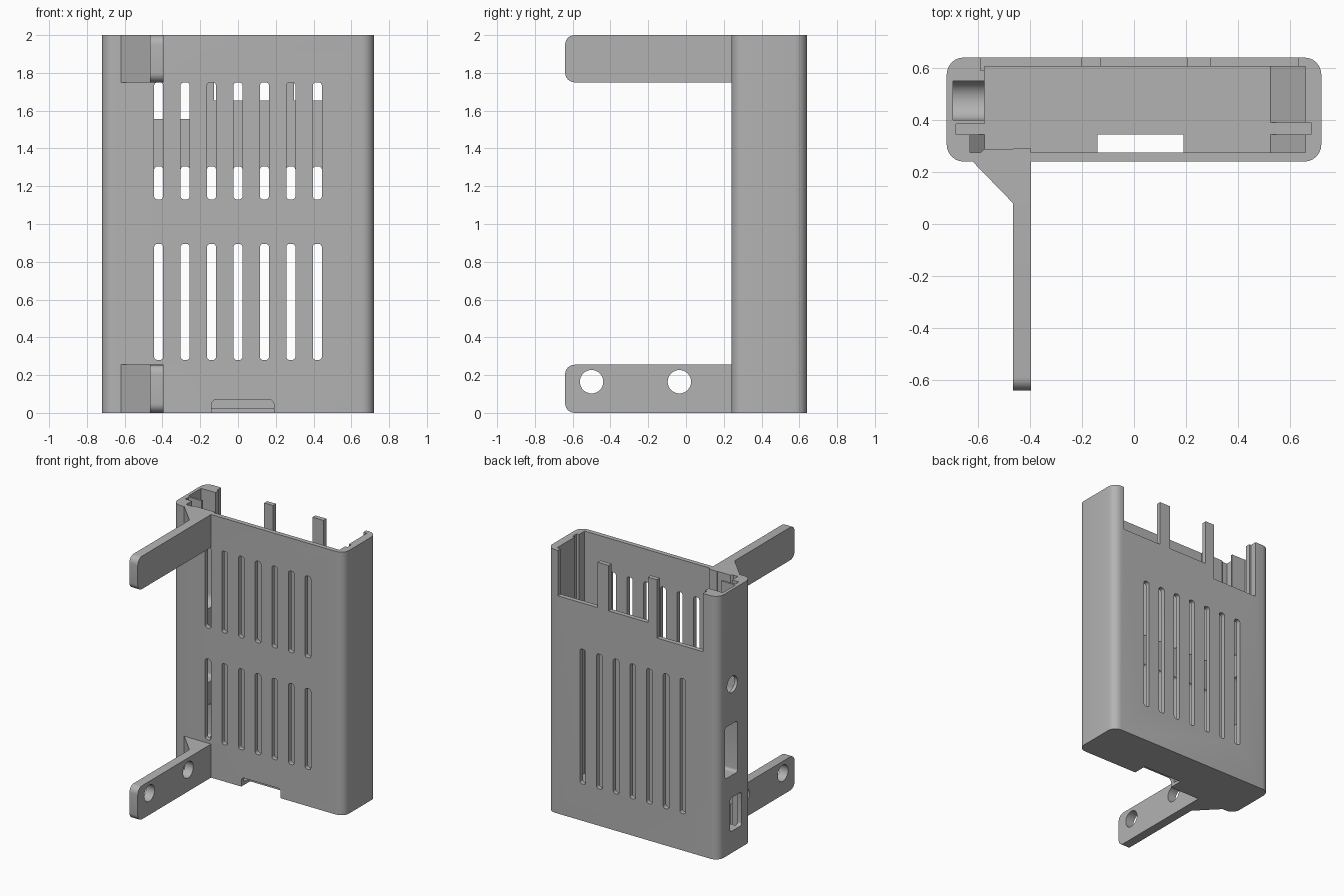
import bpy, bmesh, math
from mathutils import Vector

if "Cube" in bpy.data.objects:
    bpy.data.objects.remove(bpy.data.objects["Cube"])

grey = bpy.data.materials.new("plain_grey")
grey.use_nodes = True
GREY = (0.45, 0.45, 0.45, 1)
grey.diffuse_color = GREY
grey.node_tree.nodes["Principled BSDF"].inputs["Base Color"].default_value = GREY

PLACE = {"x": lambda u, v, w: (w, u, v),
         "y": lambda u, v, w: (u, w, v),
         "z": lambda u, v, w: (u, v, w)}


def rounded(points, radii, steps=6):
    """Round the square corners of an outline."""
    out = []
    for i, (p, r) in enumerate(zip(points, radii)):
        p = Vector(p)
        if r == 0:
            out.append(p)
            continue
        a = (Vector(points[i - 1]) - p).normalized() * r
        b = (Vector(points[(i + 1) % len(points)]) - p).normalized() * r
        for k in range(steps + 1):
            t = k / steps * math.pi / 2
            out.append(p + a * (1 - math.sin(t)) + b * (1 - math.cos(t)))
    return out


def rect(u0, u1, v0, v1, r=0):
    radii = r if isinstance(r, tuple) else (r,) * 4
    return rounded([(u0, v0), (u1, v0), (u1, v1), (u0, v1)], radii)


def circle(u, v, r, n=32):
    return [(u + r * math.cos(k * math.tau / n), v + r * math.sin(k * math.tau / n))
            for k in range(n)]


def prisms(name, axis, outlines, lo, hi):
    """Extrude outlines along one axis into a single object."""
    bm = bmesh.new()
    for outline in outlines:
        lower, upper = ([bm.verts.new(PLACE[axis](u, v, w)) for u, v in outline]
                        for w in (lo, hi))
        bm.faces.new(lower)
        bm.faces.new(upper)
        n = len(lower)
        for i in range(n):
            j = (i + 1) % n
            bm.faces.new((lower[i], lower[j], upper[j], upper[i]))
    bmesh.ops.recalc_face_normals(bm, faces=bm.faces)
    mesh = bpy.data.meshes.new(name)
    bm.to_mesh(mesh)
    bm.free()
    mesh.materials.append(grey)
    obj = bpy.data.objects.new(name, mesh)
    bpy.context.collection.objects.link(obj)
    return obj


def cut(target, axis, outlines, lo, hi):
    tool = prisms("cutter", axis, outlines, lo, hi)
    tool.hide_render = True
    mod = target.modifiers.new("cut", "BOOLEAN")
    mod.operation, mod.solver, mod.object = "DIFFERENCE", "EXACT", tool
    bpy.context.view_layer.objects.active = target
    bpy.ops.object.modifier_apply(modifier=mod.name)
    bpy.data.objects.remove(tool)


# Case: open-topped box, hollowed with board grooves in both side walls
case = prisms("case", "z", [rect(-0.72, 0.72, 0.24, 0.64, 0.065)], 0, 2)
cavity = [(0.66, 0.605), (-0.575, 0.605), (-0.575, 0.385), (-0.685, 0.385),
          (-0.685, 0.345), (-0.63, 0.345), (-0.63, 0.275), (0.66, 0.275),
          (0.66, 0.345), (0.68, 0.345), (0.68, 0.39), (0.66, 0.39)]
cut(case, "z", [cavity], 0.025, 2.1)

# Recess in the thick side wall
cut(case, "x", [rect(0.40, 0.55, 1.15, 2.1, (0.07, 0.07, 0, 0))], -0.695, -0.5)

# Vent slots, front in two rows and back in one
columns = [0.14 * i for i in range(-3, 4)]


def slots(z0, z1):
    return [rect(x - 0.024, x + 0.024, z0, z1, 0.018) for x in columns]


cut(case, "y", slots(0.28, 0.895) + slots(1.13, 1.75), 0.2, 0.32)
cut(case, "y", slots(0.28, 1.305), 0.57, 0.7)

# Back opening, leaving two upright tabs
cut(case, "y", [rect(-0.59, -0.203, 1.557, 2.1), rect(-0.128, 0.203, 1.655, 2.1),
                rect(0.296, 0.63, 1.655, 2.1)], 0.59, 0.7)

# Card notch in the lower front edge
cut(case, "y", [rect(-0.14, 0.19, -0.1, 0.07, (0, 0, 0.025, 0.025))], 0.2, 0.345)

# Side connector holes
cut(case, "x", [circle(0.472, 1.28, 0.062), rect(0.41, 0.56, 0.59, 0.98, 0.02),
                rect(0.36, 0.50, 0.165, 0.42, 0.02)], -0.8, -0.5)

# Sloped board supports on the floor
right_slope = [(0.52, 0.02), (0.67, 0.02), (0.67, 0.17)]
left_slope = [(-0.57, 0.02), (-0.64, 0.02), (-0.64, 0.09)]
parts = [case,
         prisms("back_floor_slope", "y", [right_slope], 0.39, 0.61),
         prisms("front_floor_slopes", "y", [right_slope, left_slope], 0.27, 0.345)]

# Mounting arms with corner gussets
gusset = [(-0.625, 0.245), (-0.575, 0.288), (-0.43, 0.288), (-0.43, 0.08), (-0.465, 0.08)]
for level, z0, z1 in (("lower", 0, 0.255), ("upper", 1.75, 2)):
    arm = prisms(level + "_arm", "x",
                 [rect(-0.64, 0.29, z0, z1, (0.05, 0, 0, 0.05))], -0.465, -0.395)
    if level == "lower":
        cut(arm, "x", [circle(y, 0.165, 0.062) for y in (-0.5, -0.035)], -0.6, -0.3)
    parts += [arm, prisms(level + "_gusset", "z", [gusset], z0, z1)]

bpy.ops.object.select_all(action="DESELECT")
for part in parts:
    part.select_set(True)
bpy.context.view_layer.objects.active = case
bpy.ops.object.shade_smooth_by_angle(angle=math.radians(30))
